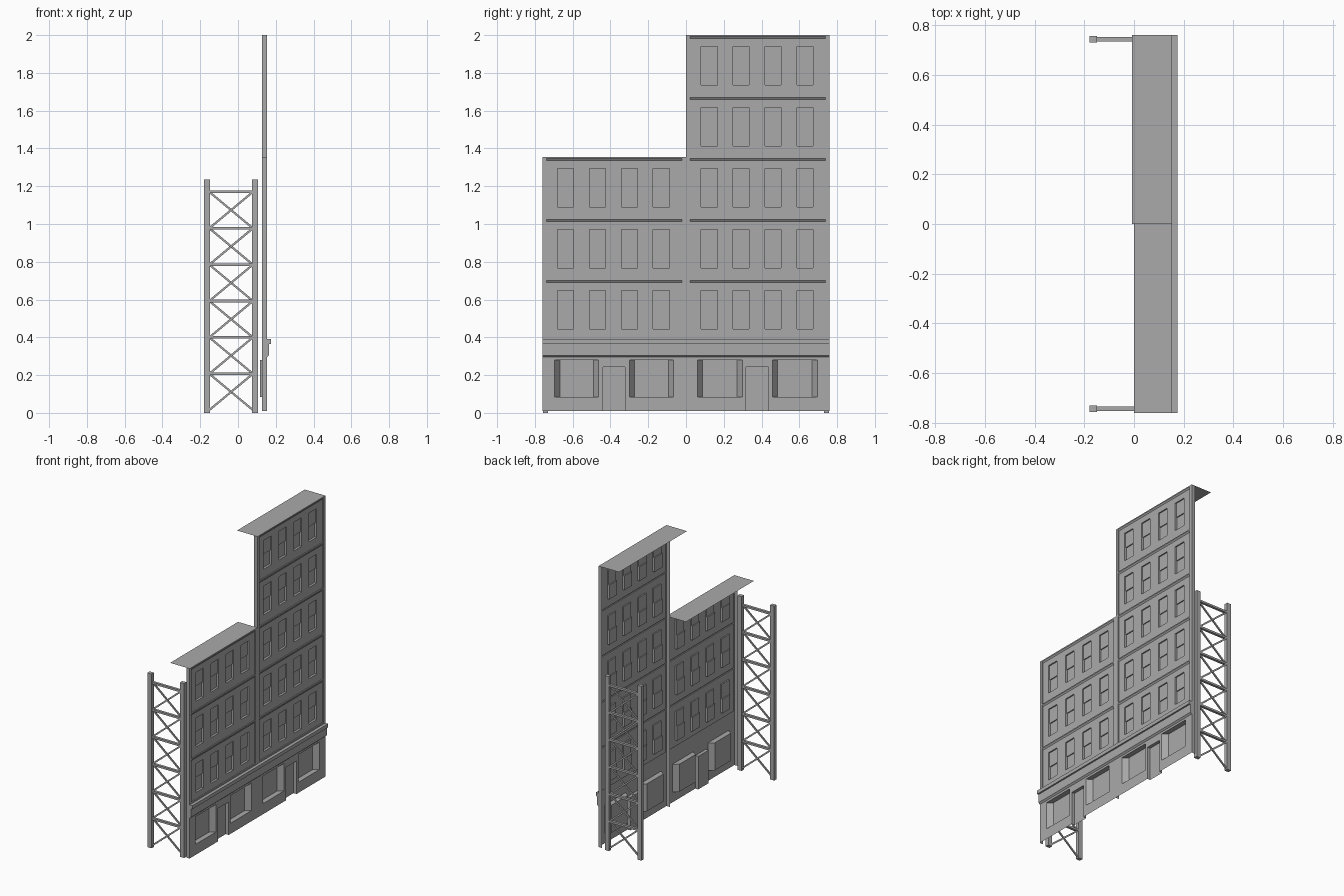
import bpy, bmesh
from mathutils import Vector

if "Cube" in bpy.data.objects:
    bpy.data.objects.remove(bpy.data.objects["Cube"], do_unlink=True)

mat = bpy.data.materials.new("plain grey")
mat.use_nodes = True
GREY = (0.4, 0.4, 0.4, 1)
mat.diffuse_color = GREY
mat.node_tree.nodes["Principled BSDF"].inputs["Base Color"].default_value = GREY

FRONT, PANEL, UPPER, LOWER, BACK = 0.153, 0.146, 0.137, 0.130, 0.127
HALF, BASE, SHOP_TOP, STOREY = 0.76, 0.01, 0.39, 0.323


def finish(bm, name):
    mesh = bpy.data.meshes.new(name)
    bm.to_mesh(mesh)
    bm.free()
    mesh.materials.append(mat)
    obj = bpy.data.objects.new(name, mesh)
    bpy.context.collection.objects.link(obj)
    return obj


def quad(bm, *points):
    bm.faces.new([bm.verts.new(p) for p in points])


def stepped_wall(name, area, recesses):
    """Thin wall sheet; each recess is (y0, y1, z0, z1, depth), None = opening."""
    ys = sorted({v for r in [area] + recesses for v in r[0:2]})
    zs = sorted({v for r in [area] + recesses for v in r[2:4]})

    def depth(i, j):
        cy, cz = (ys[i] + ys[i + 1]) / 2, (zs[j] + zs[j + 1]) / 2
        d = FRONT
        for y0, y1, z0, z1, x in recesses:
            if y0 < cy < y1 and z0 < cz < z1:
                d = x
        return d

    bm = bmesh.new()
    for i in range(len(ys) - 1):
        for j in range(len(zs) - 1):
            y0, y1, z0, z1 = ys[i], ys[i + 1], zs[j], zs[j + 1]
            d = depth(i, j)
            if d is None:
                continue
            quad(bm, (d, y0, z0), (d, y1, z0), (d, y1, z1), (d, y0, z1))
            # reveals between neighbouring depths
            if i + 2 < len(ys):
                e = depth(i + 1, j)
                if e is not None and e != d:
                    quad(bm, (d, y1, z0), (e, y1, z0), (e, y1, z1), (d, y1, z1))
            if j + 2 < len(zs):
                e = depth(i, j + 1)
                if e is not None and e != d:
                    quad(bm, (d, y0, z1), (d, y1, z1), (e, y1, z1), (e, y0, z1))
    bmesh.ops.remove_doubles(bm, verts=bm.verts, dist=1e-5)
    bmesh.ops.dissolve_limit(bm, angle_limit=0.01, verts=bm.verts, edges=bm.edges)
    return finish(bm, name)


def extrude_profile(name, profile, y0, y1):
    """Solid with an x-z profile running along y."""
    bm = bmesh.new()
    face = bm.faces.new([bm.verts.new((x, y0, z)) for x, z in profile])
    out = bmesh.ops.extrude_face_region(bm, geom=[face])
    verts = [v for v in out["geom"] if isinstance(v, bmesh.types.BMVert)]
    bmesh.ops.translate(bm, verts=verts, vec=(0, y1 - y0, 0))
    bmesh.ops.recalc_face_normals(bm, faces=bm.faces)
    return finish(bm, name)


def sheet(name, *points):
    bm = bmesh.new()
    quad(bm, *points)
    return finish(bm, name)


def bar(bm, a, b, width, depth):
    """Beam in the x-z plane between two points."""
    a, b = Vector(a), Vector(b)
    axis = (b - a).normalized()
    side = axis.cross(Vector((0, 1, 0))) * width / 2
    out = Vector((0, depth / 2, 0))
    rings = [[bm.verts.new(p + s * side + t * out)
              for s, t in ((-1, -1), (1, -1), (1, 1), (-1, 1))] for p in (a, b)]
    bm.faces.new(rings[0])
    bm.faces.new(rings[1][::-1])
    for k in range(4):
        n = (k + 1) % 4
        bm.faces.new((rings[0][k], rings[1][k], rings[1][n], rings[0][n]))


# Upper storeys of the two buildings
def building(name, y0, y1, floors, top, roof_back):
    centre = (y0 + y1) / 2 - 0.004
    recesses = []
    for f in range(floors):
        ledge = 0.70 + f * STOREY
        bottom = SHOP_TOP + 0.01 if f == 0 else ledge - STOREY + 0.008
        recesses.append((y0 + 0.022, y1 - 0.022, bottom, ledge, PANEL))
        sill = 0.445 + f * STOREY
        for k in range(4):
            w = centre + (k - 1.5) * 0.169
            recesses.append((w - 0.043, w + 0.043, sill, sill + 0.1, LOWER))
            recesses.append((w - 0.043, w + 0.043, sill + 0.1, sill + 0.203, UPPER))
        extrude_profile(f"{name}_ledge", [(PANEL, ledge - 0.01), (FRONT, ledge), (PANEL, ledge)],
                        y0 + 0.022, y1 - 0.022)
    stepped_wall(f"{name}_wall", (y0, y1, SHOP_TOP, top), recesses)
    for y in (y0, y1):
        if y != 0 or floors == 5:
            sheet(f"{name}_side", (BACK, y, BASE), (FRONT, y, BASE), (FRONT, y, top), (BACK, y, top))
    sheet(f"{name}_roof", (roof_back, y0, top), (FRONT, y0, top), (FRONT, y1, top), (roof_back, y1, top))


building("short_building", -HALF, 0, 3, 1.355, 0.0)
building("tall_building", 0, HALF, 5, 2.0, -0.008)

# Shop fronts with splayed display windows and recessed doors
openings = [(-0.695, -0.463), (-0.30, -0.066), (0.06, 0.298), (0.458, 0.695)]
doors = [(-0.44, -0.323), (0.317, 0.437)]
SILL, HEAD, GLASS, SPLAY = 0.085, 0.28, 0.117, 0.027
stepped_wall("shop_front", (-HALF, HALF, BASE, SHOP_TOP),
             [(a, b, SILL, HEAD, None) for a, b in openings]
             + [(a, b, BASE, 0.244, 0.130) for a, b in doors])
for a, b in openings:
    bm = bmesh.new()
    outer = [bm.verts.new((FRONT, y, z)) for y, z in ((a, SILL), (b, SILL), (b, HEAD), (a, HEAD))]
    inner = [bm.verts.new((GLASS, y, z)) for y, z in
             ((a + SPLAY, SILL), (b - SPLAY, SILL), (b - SPLAY, HEAD), (a + SPLAY, HEAD))]
    bm.faces.new(inner)
    for k in range(4):
        n = (k + 1) % 4
        bm.faces.new((outer[k], outer[n], inner[n], inner[k]))
    finish(bm, "display_window")

extrude_profile("shop_cornice", [(FRONT, 0.295), (0.164, 0.305), (0.164, 0.365),
                                 (0.175, 0.365), (0.175, 0.39), (FRONT, 0.39)], -HALF, HALF)

# Braced support towers behind each end
LEG_BACK, LEG_FRONT = -0.164, 0.091
levels = [0.015] + [0.207 + k * 0.1926 for k in range(6)]
for y in (-0.743, 0.743):
    bm = bmesh.new()
    for x in (LEG_BACK, LEG_FRONT):
        bar(bm, (x, y, 0), (x, y, 1.235), 0.032, 0.026)
    for low, high in zip(levels, levels[1:]):
        bar(bm, (LEG_BACK, y, high), (LEG_FRONT, y, high), 0.014, 0.018)
        bar(bm, (LEG_BACK + 0.012, y - 0.004, low), (LEG_FRONT - 0.012, y - 0.004, high), 0.011, 0.008)
        bar(bm, (LEG_BACK + 0.012, y + 0.004, high), (LEG_FRONT - 0.012, y + 0.004, low), 0.011, 0.008)
    bmesh.ops.recalc_face_normals(bm, faces=bm.faces)
    finish(bm, "support_tower")
